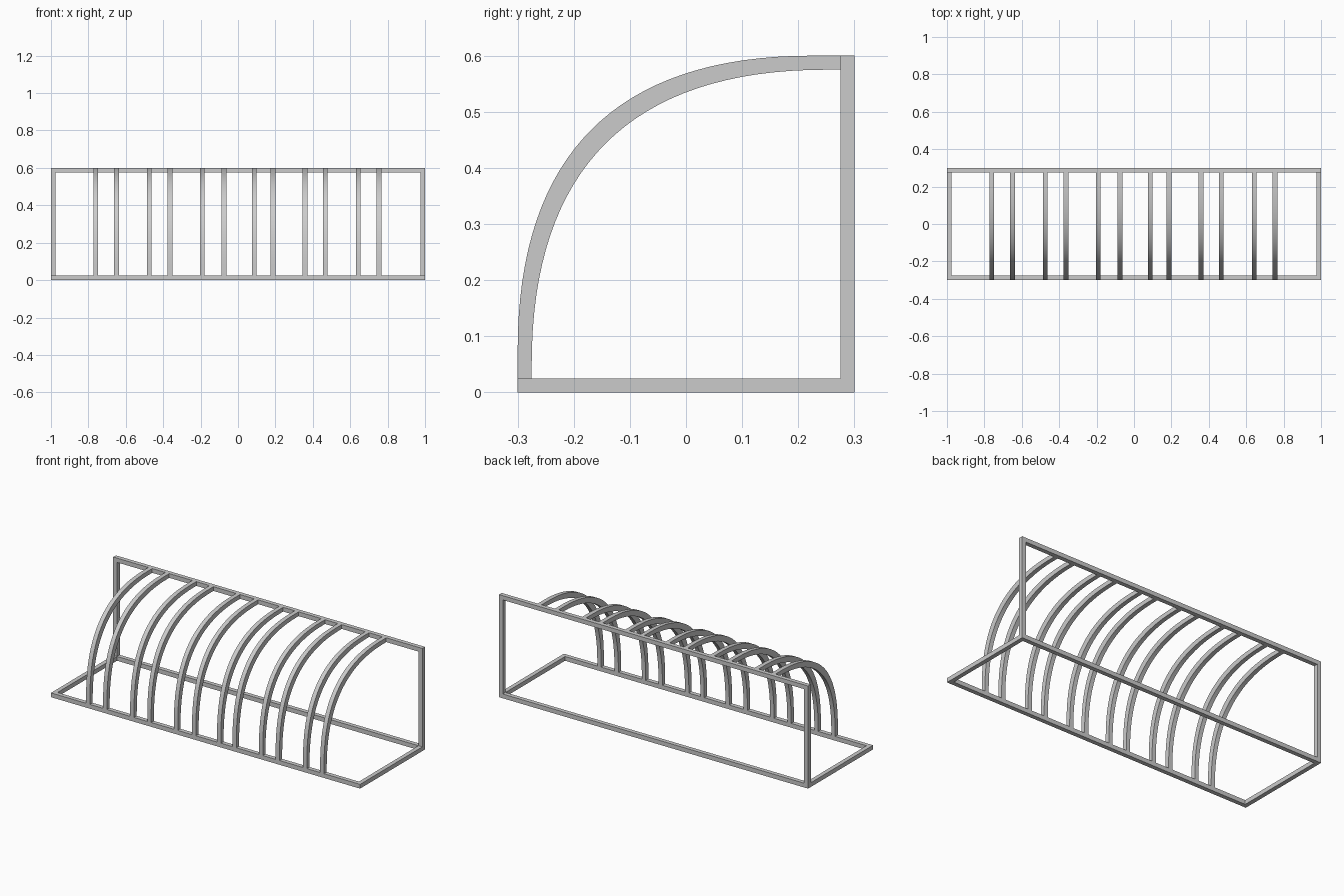
import bpy, bmesh
from mathutils import Vector
from mathutils.geometry import interpolate_bezier

if "Cube" in bpy.data.objects:
    bpy.data.objects.remove(bpy.data.objects["Cube"])

T = 0.025            # tube thickness
X, Y, H = 1.0, 0.3, 0.6


def bar(name, lo, hi):
    bm = bmesh.new()
    bmesh.ops.create_cube(bm, size=1)
    for v in bm.verts:
        v.co = Vector([(hi[i] + lo[i]) / 2 + v.co[i] * (hi[i] - lo[i]) for i in range(3)])
    me = bpy.data.meshes.new(name)
    bm.to_mesh(me)
    bm.free()
    ob = bpy.data.objects.new(name, me)
    bpy.context.collection.objects.link(ob)
    return ob


# Long rails: base front, base back, top back
bar("base_front_rail", (-X, -Y, 0), (X, -Y + T, T))
bar("base_back_rail", (-X, Y - T, 0), (X, Y, T))
bar("top_rail", (-X, Y - T, H - T), (X, Y, H))

# Side rails and back posts
for side, x in (("left", -X), ("right", X - T)):
    bar(side + "_base_rail", (x, -Y + T, 0), (x + T, Y - T, T))
    bar(side + "_back_post", (x, Y - T, T), (x + T, Y, H - T))

# Hoop side profile: outer curve, and the same curve shifted for the inside
R, K = 0.525, 0.665
p0, p3 = Vector((0, -Y, H - R)), Vector((0, -Y + R, H))
curve = interpolate_bezier(p0, p0 + Vector((0, 0, R * K)), p3 - Vector((0, R * K, 0)), p3, 33)
shift = Vector((0, T, -T))
outer = [Vector((0, -Y, T))] + list(curve) + [Vector((0, Y - T, H))]
inner = [Vector((0, -Y + T, T))] + [p + shift for p in curve] + [Vector((0, Y - T, H - T))]

# One hoop mesh, square section swept along the profile
bm = bmesh.new()
rings = [[bm.verts.new(p + Vector((dx, 0, 0)))
          for p, dx in ((o, -T / 2), (o, T / 2), (i, T / 2), (i, -T / 2))]
         for o, i in zip(outer, inner)]
for a, b in zip(rings, rings[1:]):
    for k in range(4):
        n = (k + 1) % 4
        bm.faces.new((a[k], a[n], b[n], b[k]))
bm.faces.new(rings[0])
bm.faces.new(rings[-1])
bmesh.ops.remove_doubles(bm, verts=bm.verts, dist=1e-5)
bmesh.ops.recalc_face_normals(bm, faces=bm.faces)
hoop_mesh = bmesh_mesh = bpy.data.meshes.new("wheel_hoop")
bm.to_mesh(hoop_mesh)
bm.free()

# Paired hoops along the rack
hoops = []
for x in (-0.76, -0.65, -0.475, -0.364, -0.192, -0.075,
          0.087, 0.187, 0.358, 0.466, 0.643, 0.754):
    ob = bpy.data.objects.new("wheel_hoop", hoop_mesh)
    ob.location.x = x
    bpy.context.collection.objects.link(ob)
    hoops.append(ob)

# Smooth the hoop curves, keeping the tube edges sharp
hoops[0].select_set(True)
bpy.context.view_layer.objects.active = hoops[0]
bpy.ops.object.shade_smooth_by_angle(angle=0.6)
